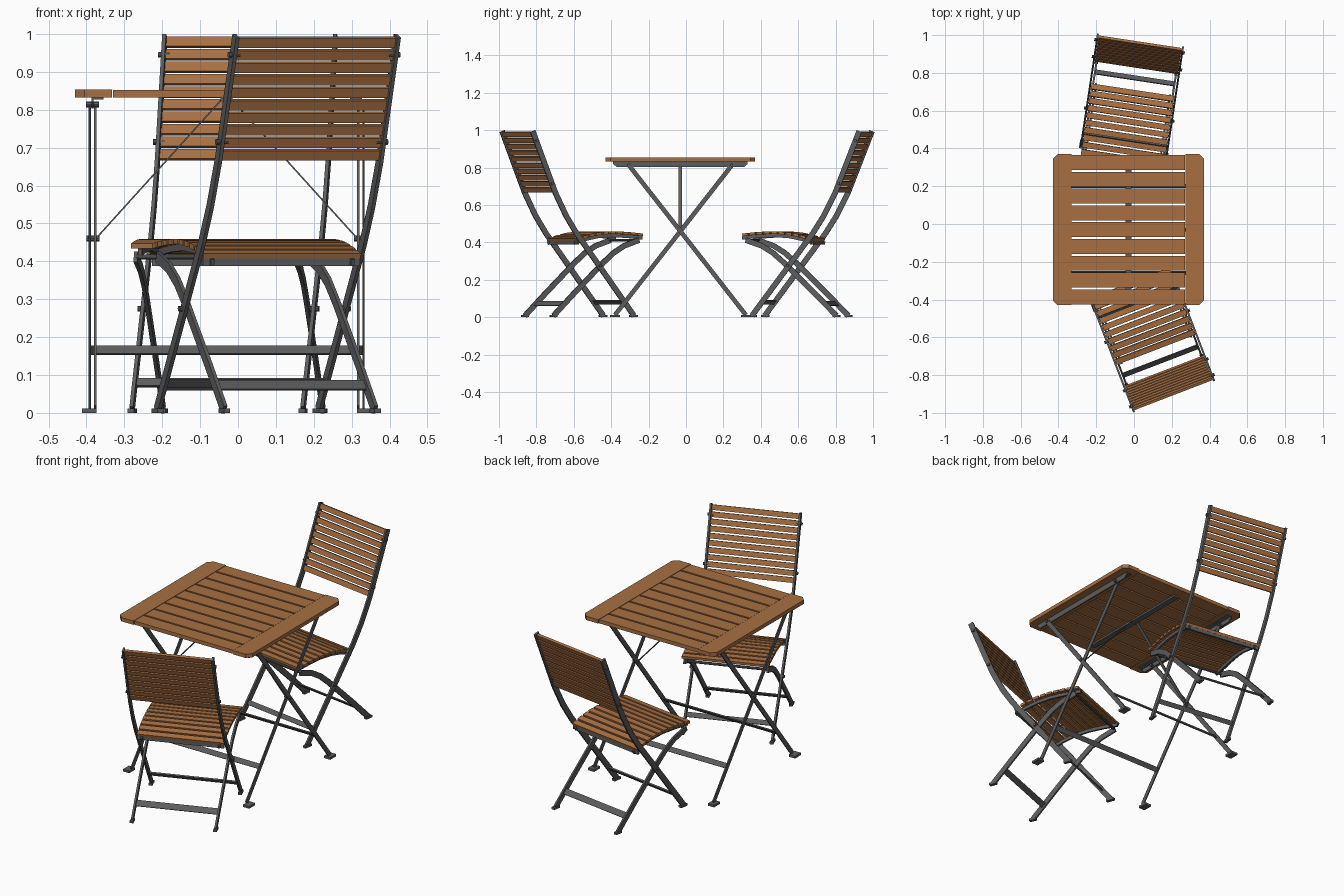
import bpy, bmesh, math
from mathutils import Vector, Matrix

cube = bpy.data.objects.get("Cube")
if cube:
    bpy.data.objects.remove(cube, do_unlink=True)


def material(name, rgb):
    m = bpy.data.materials.new(name)
    m.use_nodes = True
    m.diffuse_color = (*rgb, 1)
    m.node_tree.nodes["Principled BSDF"].inputs["Base Color"].default_value = (*rgb, 1)
    return m


WOOD = material("warm wood", (0.39, 0.16, 0.055))
METAL = material("dark grey metal", (0.11, 0.11, 0.112))


def prism(name, outline, lo, hi, mat, axis="x", frame=Matrix()):
    """Extrude a flat outline from lo to hi along one axis."""
    place = {"x": lambda u, v, w: (w, u, v),
             "y": lambda u, v, w: (u, w, v),
             "z": lambda u, v, w: (u, v, w)}[axis]
    bm = bmesh.new()
    low = [bm.verts.new(place(u, v, lo)) for u, v in outline]
    high = [bm.verts.new(place(u, v, hi)) for u, v in outline]
    bm.faces.new(low)
    bm.faces.new(high)
    for i in range(len(low)):
        j = (i + 1) % len(low)
        bm.faces.new((low[i], low[j], high[j], high[i]))
    bmesh.ops.recalc_face_normals(bm, faces=bm.faces)
    mesh = bpy.data.meshes.new(name)
    bm.to_mesh(mesh)
    bm.free()
    mesh.materials.append(mat)
    ob = bpy.data.objects.new(name, mesh)
    ob.matrix_world = frame
    bpy.context.collection.objects.link(ob)
    return ob


def bar(name, path, width, lo, hi, mat, axis="x", frame=Matrix()):
    """Flat bar of the given width following a path, extruded from lo to hi."""
    pts = [Vector(p) for p in path]
    left, right = [], []
    for i, p in enumerate(pts):
        t = (pts[min(i + 1, len(pts) - 1)] - pts[max(i - 1, 0)]).normalized()
        n = Vector((-t.y, t.x)) * width / 2
        left.append(p + n)
        right.append(p - n)
    return prism(name, left + right[::-1], lo, hi, mat, axis, frame)


def rect(name, u, v, lo, hi, mat, axis="x", frame=Matrix()):
    return prism(name, [(u[0], v[0]), (u[1], v[0]), (u[1], v[1]), (u[0], v[1])],
                 lo, hi, mat, axis, frame)


def bolt(name, y, z, x, half, frame, r=0.008):
    ring = [(y + r * math.cos(a * math.tau / 10), z + r * math.sin(a * math.tau / 10))
            for a in range(10)]
    prism(name, ring, x - half, x + half, METAL, "x", frame)


def along(path, t):
    """Point at fraction t of a path."""
    pts = [Vector(p) for p in path]
    left = t * sum((b - a).length for a, b in zip(pts, pts[1:]))
    for a, b in zip(pts, pts[1:]):
        d = (b - a).length
        if left <= d:
            return a.lerp(b, left / d)
        left -= d
    return pts[-1]


def slats(name, path, count, fill, thick, half, frame):
    for i in range(count):
        pad = (1 - fill) / 2
        ends = [along(path, (i + pad) / count), along(path, (i + 1 - pad) / count)]
        bar(name, ends, thick, -half, half, WOOD, "x", frame)


def stretcher(name, path, z, width, thick, lo, hi, frame=Matrix()):
    """Cross bar lying in the plane of a straight leg, at height z."""
    a, b = Vector(path[0]), Vector(path[1])
    c = a.lerp(b, (z - a.y) / (b.y - a.y))
    d = (b - a).normalized() * width / 2
    bar(name, [c - d, c + d], thick, lo, hi, METAL, "x", frame)


# ---------- folding table ----------
table = Matrix.Translation((-0.03, -0.03, 0))
H = 0.4
for s in (-1, 1):
    # end boards with clipped outer corners
    prism("table_end_board",
          [(s * 0.302, -H), (s * (H - 0.025), -H), (s * H, 0.025 - H),
           (s * H, H - 0.025), (s * (H - 0.025), H), (s * 0.302, H)],
          0.832, 0.853, WOOD, "z", table)
    # angle rails under the top
    prism("table_rail", [(-0.36, 0.832), (0.36, 0.832), (0.36, 0.82), (0.34, 0.803),
                         (-0.34, 0.803), (-0.36, 0.82)],
          s * 0.354 - 0.003, s * 0.354 + 0.003, METAL, "x", table)
    rect("table_rail_flange", (s * 0.325, s * 0.354), (-0.36, 0.36),
         0.827, 0.832, METAL, "z", table)
    # diagonal braces from leg pivot to middle of the top
    bar("table_brace", [(s * 0.345, 0.46), (s * 0.015, 0.825)], 0.004,
        -0.009, 0.009, METAL, "y", table)
    bolt("table_pivot", 0, 0.46, s * 0.353, 0.017, table)
for i in range(9):
    p = 2 * H / 9
    rect("table_slat", (-0.3, 0.3), (-H + i * p + 0.005, -H + (i + 1) * p - 0.005),
         0.832, 0.852, WOOD, "z", table)
rect("table_batten", (-0.016, 0.016), (-0.34, 0.34), 0.822, 0.832, METAL, "z", table)

# crossed table legs: one pair outside, one pair inside
for side, x in ((1, 0.361), (-1, 0.347)):
    leg = [(-side * 0.275, 0.812), (side * 0.35, 0.012)]
    for s in (-1, 1):
        bar("table_leg", leg, 0.024, s * x - 0.003, s * x + 0.003, METAL, "x", table)
        bolt("table_leg_bolt", leg[0][0], 0.814, s * 0.354, 0.017, table)
        rect("table_foot", (side * 0.35 - 0.026, side * 0.35 + 0.026), (0, 0.012),
             s * 0.363 - 0.019, s * 0.363 + 0.019, METAL, "x", table)
    stretcher("table_stretcher", leg, 0.165, 0.027, 0.006, -x, x, table)

# ---------- folding chairs ----------
POST = [(-0.25, 0.995), (-0.185, 0.83), (-0.12, 0.665), (-0.06, 0.545),
        (0.0, 0.45), (0.06, 0.37), (0.33, 0.008)]
REAR_LEG = [(-0.125, 0.008), (-0.01, 0.125), (0.16, 0.292), (0.22, 0.345),
            (0.28, 0.382), (0.365, 0.412)]
SEAT = [(0.0, 0.412), (0.06, 0.432), (0.13, 0.447), (0.21, 0.453),
        (0.3, 0.449), (0.388, 0.44)]


def chair(x, y, angle):
    f = Matrix.Translation((x, y, 0)) @ Matrix.Rotation(math.radians(angle), 4, "Z")
    slats("chair_back_slat", POST[:3], 10, 0.76, 0.014, 0.222, f)
    slats("chair_seat_slat", SEAT, 10, 0.76, 0.014, 0.222, f)
    under = [(u, v - 0.016) for u, v in SEAT]
    for s in (-1, 1):
        bar("chair_post", POST, 0.029, s * 0.228 - 0.005, s * 0.228 + 0.005, METAL, "x", f)
        bar("chair_rear_leg", REAR_LEG, 0.029, s * 0.213 - 0.005, s * 0.213 + 0.005,
            METAL, "x", f)
        bar("chair_seat_rail", under, 0.018, s * 0.198 - 0.005, s * 0.198 + 0.005,
            METAL, "x", f)
        # feet
        rect("chair_front_foot", (0.305, 0.35), (0, 0.012), s * 0.228 - 0.009,
             s * 0.228 + 0.009, METAL, "x", f)
        rect("chair_rear_foot", (-0.145, -0.105), (0, 0.012), s * 0.213 - 0.009,
             s * 0.213 + 0.009, METAL, "x", f)
        # bolts on the back and at the leg crossing
        for by, bz in ((-0.23, 0.945), (-0.14, 0.715), (0.135, 0.275)):
            bolt("chair_bolt", by, bz, s * 0.226, 0.016, f)
    # cross bars
    stretcher("chair_front_stretcher", POST[-2:], 0.08, 0.025, 0.008, -0.225, 0.225, f)
    stretcher("chair_rear_stretcher", REAR_LEG[:2], 0.073, 0.032, 0.006, -0.21, 0.21, f)
    rect("chair_seat_back_bar", (0.008, 0.018), (0.388, 0.412), -0.222, 0.222, METAL, "x", f)
    bolt("chair_seat_front_rod", 0.36, 0.412, 0, 0.212, f, 0.007)


chair(0.118, -0.668, 21)
chair(-0.005, 0.713, 171.4)
